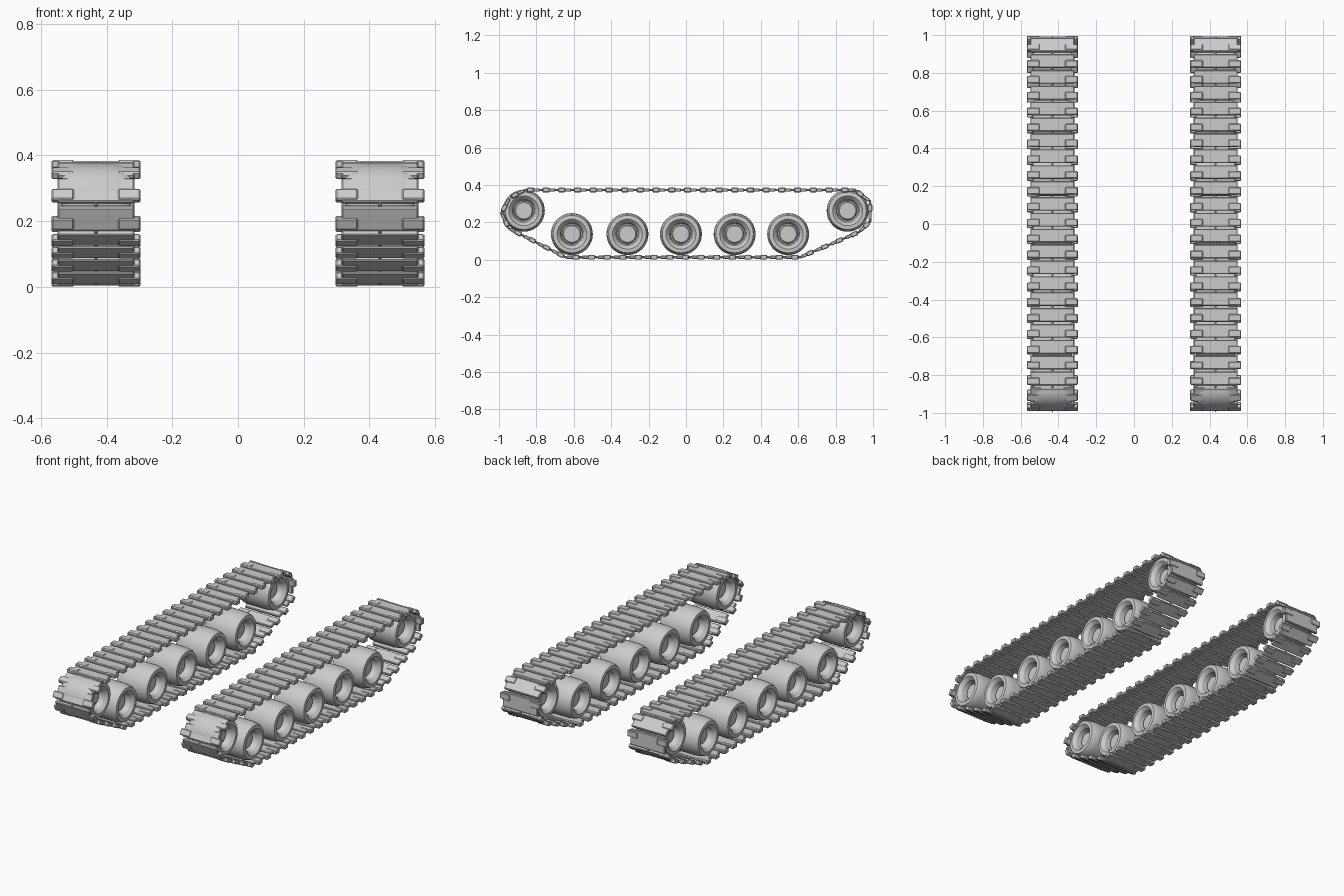
import bpy, bmesh, math
from mathutils import Matrix, Vector

if "Cube" in bpy.data.objects:
    bpy.data.objects.remove(bpy.data.objects["Cube"])

TRACK_X = (-0.432, 0.432)
PITCH = 0.0845
# Track loop in (y, z): top, front, underside, back
PATH = [(0.905, 0.373), (-0.86, 0.373), (-0.942, 0.332), (-0.987, 0.25), (-0.948, 0.168),
        (-0.645, 0.0135), (0.61, 0.0135), (0.925, 0.148), (0.984, 0.205), (0.984, 0.312)]
# Wheel centres (y, z): front idler, five road wheels, rear sprocket
WHEELS = [(-0.867, 0.262), (-0.61, 0.137), (-0.313, 0.137), (-0.027, 0.137),
          (0.26, 0.137), (0.546, 0.137), (0.864, 0.262)]
# Half wheel section (x offset, radius) from the hub to the tread middle
HALF = [(0.062, 0.0), (0.062, 0.044), (0.056, 0.049), (0.045, 0.050), (0.045, 0.056),
        (0.085, 0.062), (0.100, 0.074), (0.105, 0.080), (0.103, 0.100),
        (0.090, 0.107), (0.055, 0.112)]


def add_box(bm, frame, centre, size):
    m = frame @ Matrix.Translation(centre) @ Matrix.Diagonal((*size, 1))
    bmesh.ops.create_cube(bm, size=1, matrix=m)


def finish(bm, name, smooth=False):
    bmesh.ops.recalc_face_normals(bm, faces=bm.faces)
    me = bpy.data.meshes.new(name)
    bm.to_mesh(me)
    bm.free()
    ob = bpy.data.objects.new(name, me)
    bpy.context.collection.objects.link(ob)
    if smooth:
        bpy.ops.object.select_all(action='DESELECT')
        ob.select_set(True)
        bpy.context.view_layer.objects.active = ob
        bpy.ops.object.shade_smooth_by_angle(angle=math.radians(30))
    return ob


def add_link(bm, frame, length):
    # Main plate, hinge pin, centre joiner and the two end connectors
    add_box(bm, frame, (0, 0, 0), (0.234, length - 0.012, 0.018))
    add_box(bm, frame, (0, length / 2, 0), (0.010, 0.016, 0.012))
    for s in (-1, 1):
        add_box(bm, frame, (s * 0.101, length * 0.17, 0), (0.068, 0.038, 0.025))


def make_track(x, name):
    bm = bmesh.new()
    for i, a in enumerate(PATH):
        p = Vector((x, *a))
        q = Vector((x, *PATH[(i + 1) % len(PATH)]))
        span = (q - p).length
        t = (q - p).normalized()
        side = Vector((-1, 0, 0))
        n = side.cross(t)
        rot = Matrix((side, t, n)).transposed().to_4x4()
        count = max(1, round(span / PITCH))
        for k in range(count):
            frame = Matrix.Translation(p.lerp(q, (k + 0.5) / count)) @ rot
            add_link(bm, frame, span / count)
    ob = finish(bm, name)
    bev = ob.modifiers.new("edge_chamfer", 'BEVEL')
    bev.width = 0.004
    bev.segments = 1


def make_wheel(x, y, z, name):
    bm = bmesh.new()
    section = HALF + [(-h, r) for h, r in reversed(HALF)]
    vs = [bm.verts.new((h, 0, r)) for h, r in section]
    es = [bm.edges.new(pair) for pair in zip(vs, vs[1:])]
    bmesh.ops.spin(bm, geom=vs + es, cent=(0, 0, 0), axis=(1, 0, 0),
                   angle=math.tau, steps=40, use_merge=False)
    bmesh.ops.remove_doubles(bm, verts=bm.verts, dist=1e-5)
    ob = finish(bm, name, smooth=True)
    ob.location = (x, y, z)


for x, side in zip(TRACK_X, ("left", "right")):
    make_track(x, side + "_track")
    for i, (y, z) in enumerate(WHEELS):
        make_wheel(x, y, z, f"{side}_wheel_{i + 1}")
